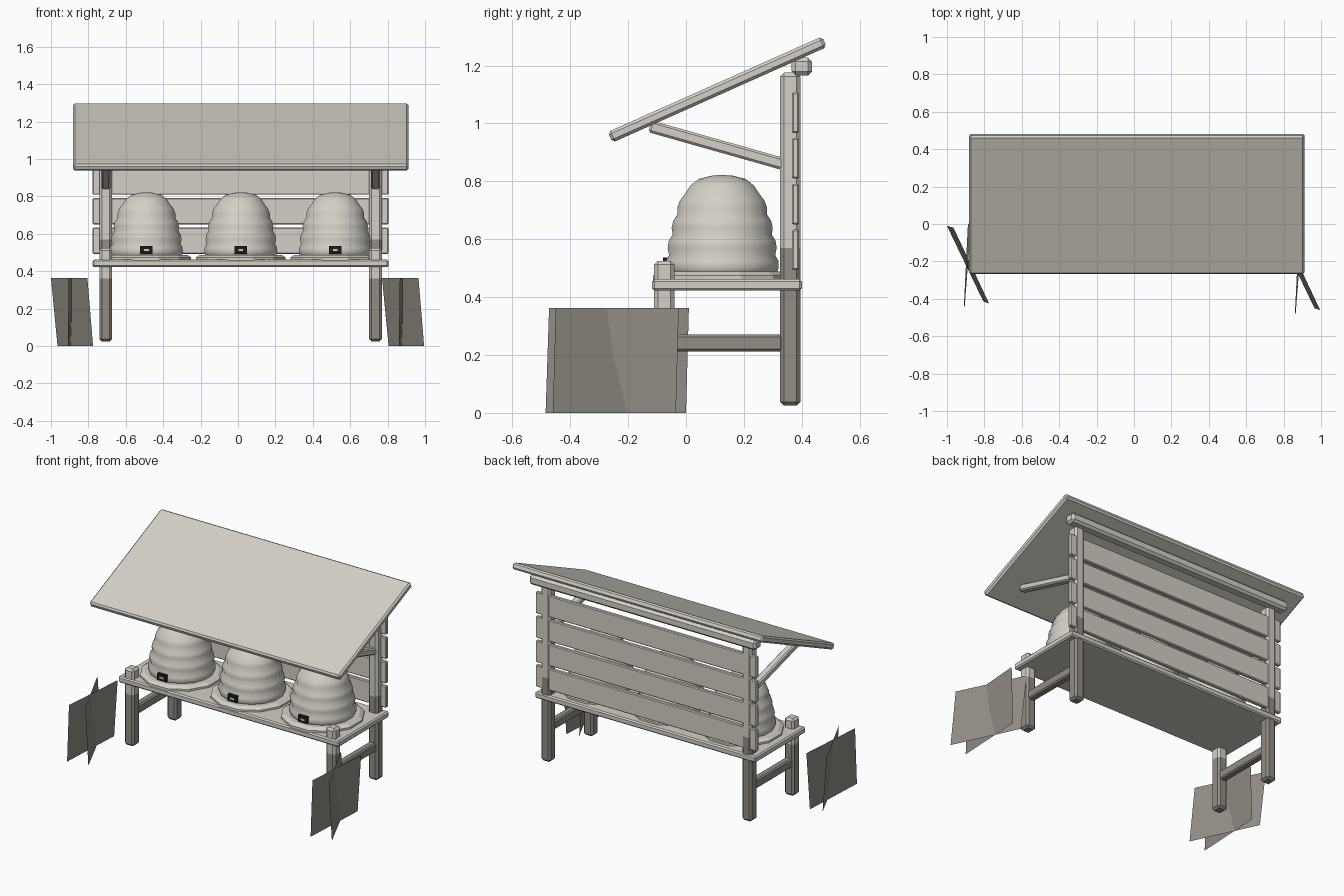
import bpy, bmesh, math
from mathutils import Matrix, Vector

if "Cube" in bpy.data.objects:
    bpy.data.objects.remove(bpy.data.objects["Cube"])


def material(name, rgb):
    m = bpy.data.materials.new(name)
    m.diffuse_color = (*rgb, 1)
    m.use_nodes = True
    m.node_tree.nodes["Principled BSDF"].inputs["Base Color"].default_value = m.diffuse_color
    return m


PALE = material("pale_wood", (0.66, 0.63, 0.57))
DARK = material("weathered_wood", (0.29, 0.27, 0.235))
BLACK = material("dark_opening", (0.012, 0.012, 0.012))


def finish(bm, name, mats):
    bmesh.ops.recalc_face_normals(bm, faces=bm.faces)
    me = bpy.data.meshes.new(name)
    bm.to_mesh(me)
    bm.free()
    for m in mats:
        me.materials.append(m)
    ob = bpy.data.objects.new(name, me)
    bpy.context.collection.objects.link(ob)
    return ob


def box(name, x, y, z, mat=PALE, bevel=0.008, tilt=0.0, split=None):
    """Bevelled box from axis ranges, tilted about x; below split it is dark."""
    size = Vector([b - a for a, b in (x, y, z)])
    mid = Vector([(a + b) / 2 for a, b in (x, y, z)])
    bm = bmesh.new()
    bmesh.ops.create_cube(bm, size=1)
    bmesh.ops.scale(bm, vec=size, verts=bm.verts)
    if bevel:
        bmesh.ops.bevel(bm, geom=bm.edges[:], offset=bevel, segments=1, affect='EDGES')
    bm.transform(Matrix.Translation(mid) @ Matrix.Rotation(tilt, 4, 'X'))
    if split is not None:
        bmesh.ops.bisect_plane(bm, geom=bm.verts[:] + bm.edges[:] + bm.faces[:],
                               plane_co=(0, 0, split), plane_no=(0, 0, 1))
        for f in bm.faces:
            f.material_index = int(f.calc_center_median().z < split)
    return finish(bm, name, [mat, DARK])


def lathe(name, profile, x, y, sides, smooth):
    """Revolve (radius, height) points around a vertical axis."""
    bm = bmesh.new()
    rings = []
    for r, z in profile:
        rings.append([bm.verts.new((x + r * math.cos(a), y + r * math.sin(a), z))
                      for a in (2 * math.pi * (i + 0.5) / sides for i in range(sides))])
    for lo, hi in zip(rings, rings[1:]):
        for i in range(sides):
            j = (i + 1) % sides
            bm.faces.new((lo[i], lo[j], hi[j], hi[i]))
    bm.faces.new(rings[0])
    bm.faces.new(rings[-1])
    if smooth:
        for f in bm.faces:
            f.smooth = True
    return finish(bm, name, [PALE])


# Legs, posts, side rails and roof braces
for side, cx in (("left", -0.707), ("right", 0.735)):
    w = (cx - 0.034, cx + 0.034)
    n = (cx - 0.024, cx + 0.024)
    box(side + "_back_post", w, (0.325, 0.395), (0.025, 1.175), bevel=0.013, split=0.57)
    box(side + "_front_leg", w, (-0.11, -0.04), (0.025, 0.525), bevel=0.013, split=0.36)
    box(side + "_rail", n, (-0.05, 0.335), (0.212, 0.27), DARK)
    a, b = Vector((-0.125, 0.99)), Vector((0.345, 0.857))
    c, h = (a + b) / 2, (b - a).length / 2
    box(side + "_brace", n, (c.x - h, c.x + h), (c.y - 0.021, c.y + 0.021),
        tilt=math.atan2(b.y - a.y, b.x - a.x))

# Deck, back slats, top beam
SPAN = (-0.778, 0.805)
box("deck", SPAN, (-0.117, 0.4), (0.422, 0.462))
for i in range(4):
    z = 0.493 + 0.158 * i
    box("back_slat", SPAN, (0.366, 0.391), (z, z + 0.14), bevel=0.005)
box("top_beam", (-0.8, 0.825), (0.365, 0.435), (1.165, 1.227), bevel=0.014)

# Sloping roof board
front, back = Vector((-0.262, 0.952)), Vector((0.478, 1.282))
c, h = (front + back) / 2, (back - front).length / 2
box("roof", (-0.882, 0.912), (c.x - h, c.x + h), (c.y - 0.02, c.y + 0.02),
    bevel=0.01, tilt=math.atan2(back.y - front.y, back.x - front.x))

# Coiled straw hives on round boards, with framed openings
HIVE = [(0.188, 0.475), (0.199, 0.5), (0.198, 0.525), (0.187, 0.545), (0.192, 0.57),
        (0.188, 0.595), (0.175, 0.615), (0.178, 0.64), (0.172, 0.665), (0.158, 0.685),
        (0.158, 0.71), (0.148, 0.735), (0.132, 0.755), (0.112, 0.785), (0.083, 0.808),
        (0.04, 0.819), (0.005, 0.822)]
BOARD = [(0.248, 0.458), (0.248, 0.474), (0.225, 0.488)]
for cx in (-0.49, 0.015, 0.52):
    lathe("hive_board", BOARD, cx, 0.125, 12, False)
    lathe("hive", HIVE, cx, 0.125, 16, True)
    box("hive_opening", (cx - 0.033, cx + 0.033), (-0.08, -0.04), (0.493, 0.536),
        BLACK, bevel=0)
    box("opening_sill", (cx - 0.013, cx + 0.013), (-0.083, -0.078), (0.508, 0.52),
        PALE, bevel=0)

# Crossed grass cards beside the front legs
CARDS = [((-1.0, -0.01), (-0.805, -0.415), (-0.775, -0.425), (-0.965, -0.02)),
         ((-0.87, 0.01), (-0.905, -0.438), (-0.91, -0.45), (-0.888, 0.0))]
for dx, dy in ((0, 0), (1.77, -0.035)):
    for pts in CARDS:
        bm = bmesh.new()
        bm.faces.new([bm.verts.new((x + dx, y + dy, z))
                      for (x, y), z in zip(pts, (0.363, 0.363, 0, 0))])
        finish(bm, "grass_card", [DARK])
